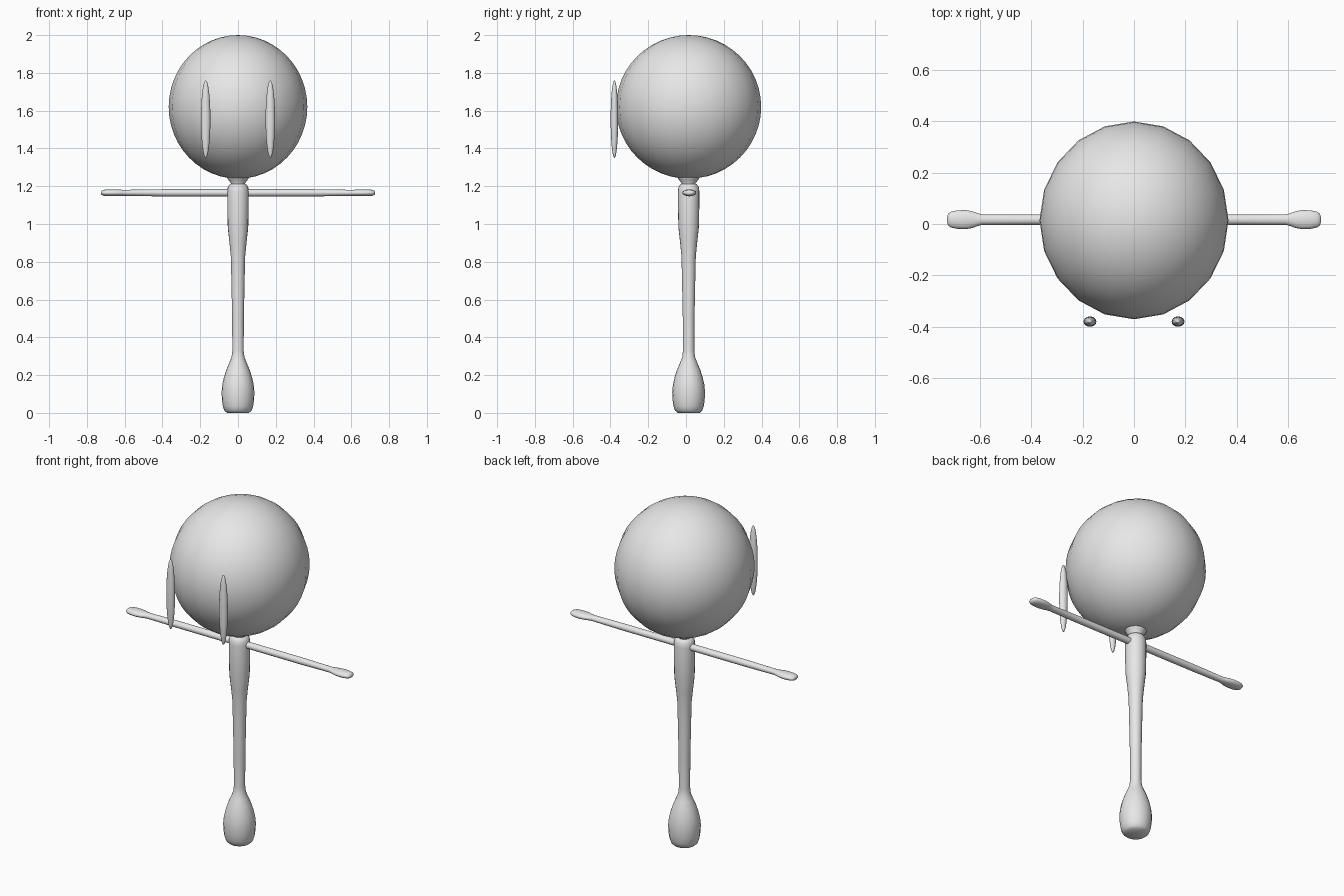
import bpy, bmesh, math
from mathutils import Vector

if "Cube" in bpy.data.objects:
    bpy.data.objects.remove(bpy.data.objects["Cube"])

grey = bpy.data.materials.new("plain grey")
grey.diffuse_color = (0.8, 0.8, 0.8, 1)
grey.use_nodes = True
grey.node_tree.nodes["Principled BSDF"].inputs["Base Color"].default_value = grey.diffuse_color
CY = 0.014  # the figure's centre line in depth


def finish(bm, name, angle=60):
    bmesh.ops.recalc_face_normals(bm, faces=bm.faces)
    me = bpy.data.meshes.new(name)
    bm.to_mesh(me)
    bm.free()
    ob = bpy.data.objects.new(name, me)
    bpy.context.collection.objects.link(ob)
    me.materials.append(grey)
    bpy.ops.object.select_all(action='DESELECT')
    ob.select_set(True)
    bpy.context.view_layer.objects.active = ob
    bpy.ops.object.shade_smooth_by_angle(angle=math.radians(angle))
    return ob


def ellipsoid(name, centre, radii, segments, rings):
    bm = bmesh.new()
    bmesh.ops.create_uvsphere(bm, u_segments=segments, v_segments=rings, radius=1)
    for v in bm.verts:
        v.co = Vector([c + r * k for c, r, k in zip(centre, radii, v.co)])
    return finish(bm, name)


def loft(name, sections, place, sides=20):
    """Skin elliptical sections (position, radius a, radius b), capped at both ends."""
    bm = bmesh.new()
    loops = []
    for t, a, b in sections:
        angles = [2 * math.pi * i / sides for i in range(sides)]
        loops.append([bm.verts.new(place(t, a * math.cos(w), b * math.sin(w))) for w in angles])
    for p, q in zip(loops, loops[1:]):
        for i in range(sides):
            j = (i + 1) % sides
            bm.faces.new((p[i], p[j], q[j], q[i]))
    bm.faces.new(loops[0])
    bm.faces.new(loops[-1])
    return finish(bm, name)


def upright(t, a, b):
    return (a, CY + b, t)


# Big round head
ellipsoid("head", (0, CY, 1.62), (0.367, 0.384, 0.38), 20, 24)

# Tall narrow eyes standing just proud of the face
for side, label in ((-1, "left"), (1, "right")):
    ellipsoid(label + "_eye", (side * 0.171, -0.379, 1.555), (0.025, 0.02, 0.205), 16, 20)

# Neck flaring up into the head
loft("neck", [(z, r, r) for z, r in
              [(1.18, 0.036), (1.215, 0.037), (1.235, 0.052), (1.25, 0.06), (1.27, 0.06)]], upright)

# Torso tapering into a single leg with a bulbous foot
body = [(0.0, 0.058), (0.012, 0.072), (0.035, 0.08), (0.07, 0.085), (0.11, 0.087),
        (0.15, 0.083), (0.19, 0.074), (0.23, 0.061), (0.265, 0.046), (0.295, 0.034),
        (0.33, 0.03), (0.5, 0.031), (0.7, 0.035), (0.83, 0.038), (0.9, 0.045),
        (0.98, 0.054), (1.06, 0.056), (1.17, 0.057), (1.195, 0.054), (1.21, 0.044), (1.216, 0.03)]
loft("body", [(z, r, r) for z, r in body], upright)

# Straight thin arms ending in flattened hands
arm = [(0.0, 0.02, 0.019), (0.4, 0.02, 0.019), (0.59, 0.02, 0.016), (0.61, 0.026, 0.016),
       (0.63, 0.033, 0.017), (0.655, 0.037, 0.018), (0.685, 0.036, 0.018), (0.71, 0.031, 0.016),
       (0.722, 0.023, 0.011), (0.726, 0.01, 0.005)]
for side, label in ((-1, "left"), (1, "right")):
    loft(label + "_arm", arm,
         lambda t, a, b, s=side: (s * t, CY + 0.003 + a, 1.165 + b), 16)
